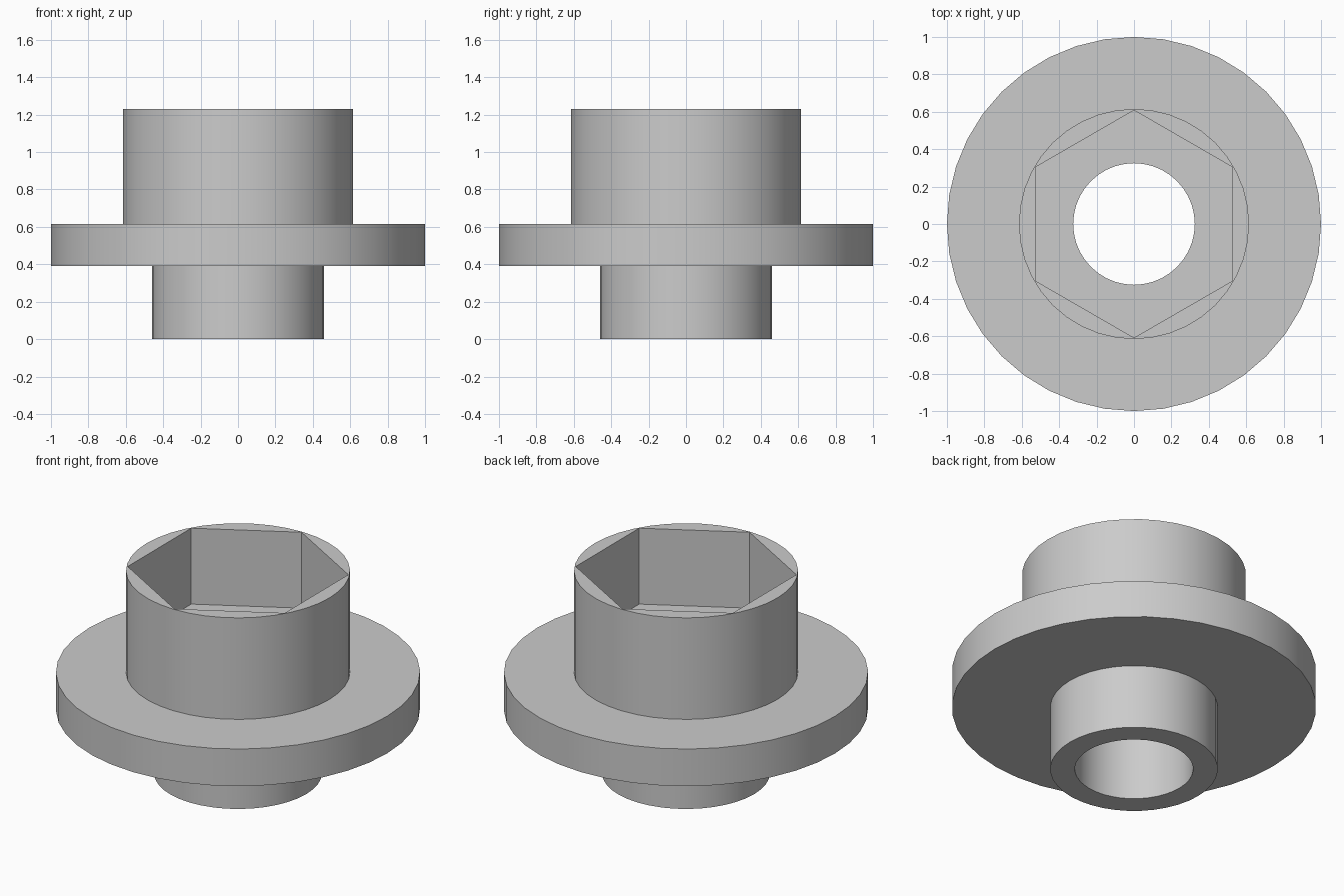
import bpy
import bmesh
from math import cos, sin, pi, radians

if "Cube" in bpy.data.objects:
    bpy.data.objects.remove(bpy.data.objects["Cube"], do_unlink=True)

SEGMENTS = 40
BORE, SHAFT, FLANGE, BARREL = 0.325, 0.46, 1.0, 0.615
SHAFT_TOP, FLANGE_TOP, TOP = 0.39, 0.615, 1.23
POCKET_RADIUS, POCKET_FLOOR = 0.608, 0.77

grey = bpy.data.materials.new("plain grey")
grey.use_nodes = True
grey.diffuse_color = (0.6, 0.6, 0.6, 1)
grey.node_tree.nodes["Principled BSDF"].inputs["Base Color"].default_value = (0.6, 0.6, 0.6, 1)


def lathe(name, profile, sides, start=0.0):
    """Revolve a closed (radius, height) loop around the z axis."""
    bm = bmesh.new()
    rings = []
    for i in range(sides):
        a = start + 2 * pi * i / sides
        rings.append([bm.verts.new((r * cos(a), r * sin(a), z)) for r, z in profile])
    for i, ring in enumerate(rings):
        following = rings[(i + 1) % sides]
        for j in range(len(profile)):
            k = (j + 1) % len(profile)
            bm.faces.new((ring[j], following[j], following[k], ring[k]))
    bmesh.ops.recalc_face_normals(bm, faces=bm.faces)
    return finish(name, bm)


def prism(name, radius, low, high, sides):
    """Upright prism with one corner pointing to the back."""
    bm = bmesh.new()
    corners = [pi / 2 + 2 * pi * i / sides for i in range(sides)]
    base = bm.faces.new([bm.verts.new((radius * cos(a), radius * sin(a), low)) for a in corners])
    top = bmesh.ops.extrude_face_region(bm, geom=[base])["geom"]
    verts = [v for v in top if isinstance(v, bmesh.types.BMVert)]
    bmesh.ops.translate(bm, verts=verts, vec=(0, 0, high - low))
    bmesh.ops.recalc_face_normals(bm, faces=bm.faces)
    return finish(name, bm)


def finish(name, bm):
    mesh = bpy.data.meshes.new(name)
    bm.to_mesh(mesh)
    bm.free()
    mesh.materials.append(grey)
    obj = bpy.data.objects.new(name, mesh)
    bpy.context.collection.objects.link(obj)
    return obj


# Stepped body: lower shaft, wide flange, upper barrel, through bore
body = lathe("flanged_bushing", [
    (BORE, 0), (SHAFT, 0), (SHAFT, SHAFT_TOP), (FLANGE, SHAFT_TOP),
    (FLANGE, FLANGE_TOP), (BARREL, FLANGE_TOP), (BARREL, TOP), (BORE, TOP),
], SEGMENTS)

# Hexagonal pocket sunk into the barrel
cutter = prism("hex_pocket_cutter", POCKET_RADIUS, POCKET_FLOOR, TOP + 0.2, 6)
cutter.hide_render = True
pocket = body.modifiers.new("hex pocket", 'BOOLEAN')
pocket.operation = 'DIFFERENCE'
pocket.solver = 'EXACT'
pocket.object = cutter

bpy.ops.object.select_all(action='DESELECT')
body.select_set(True)
bpy.context.view_layer.objects.active = body
bpy.ops.object.modifier_apply(modifier=pocket.name)
bpy.data.objects.remove(cutter, do_unlink=True)

# Round walls smooth, rims and pocket corners crisp
bpy.ops.object.shade_smooth_by_angle(angle=radians(30))
